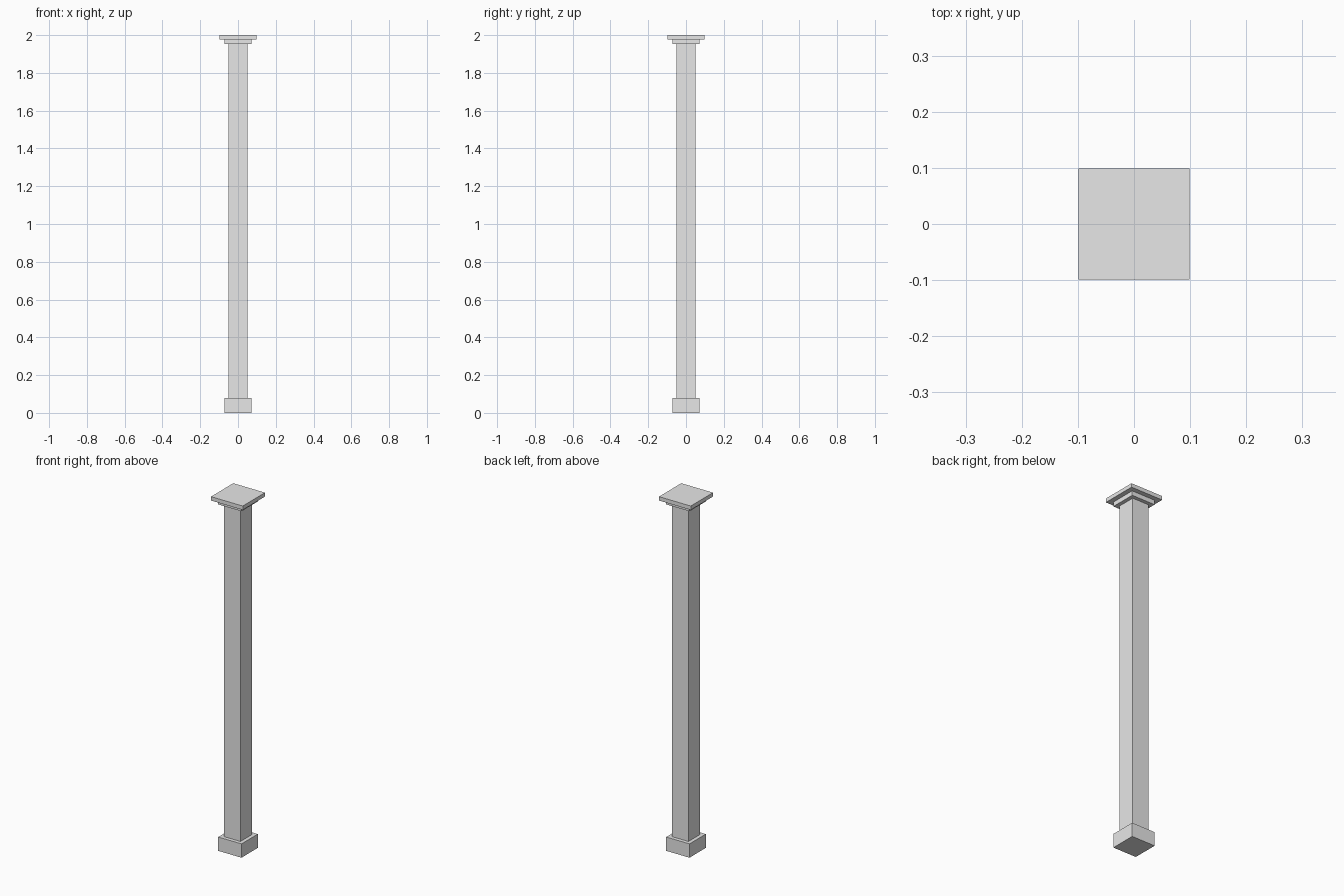
import bpy

cube = bpy.data.objects.get("Cube")
if cube:
    bpy.data.objects.remove(cube, do_unlink=True)

# Plain grey stone
GREY = (0.8, 0.8, 0.8, 1)
stone = bpy.data.materials.new("grey_stone")
stone.use_nodes = True
stone.diffuse_color = GREY
stone.node_tree.nodes["Principled BSDF"].inputs["Base Color"].default_value = GREY


def square_block(name, width, bottom, top):
    """Square block centred on the z axis."""
    bpy.ops.mesh.primitive_cube_add(size=1, location=(0, 0, (bottom + top) / 2))
    block = bpy.context.object
    block.name = name
    block.scale = (width, width, top - bottom)
    bpy.ops.object.transform_apply(location=False, rotation=False, scale=True)
    block.data.materials.append(stone)
    return block


BASE_TOP, NECK_BOTTOM, CAP_BOTTOM, HEIGHT = 0.078, 1.953, 1.978, 2.0

# Plinth, shaft, stepped neck and cap slab
square_block("column_base", 0.145, 0, BASE_TOP)
square_block("column_shaft", 0.103, BASE_TOP, NECK_BOTTOM)
square_block("column_neck", 0.145, NECK_BOTTOM, CAP_BOTTOM)
square_block("column_cap", 0.198, CAP_BOTTOM, HEIGHT)
